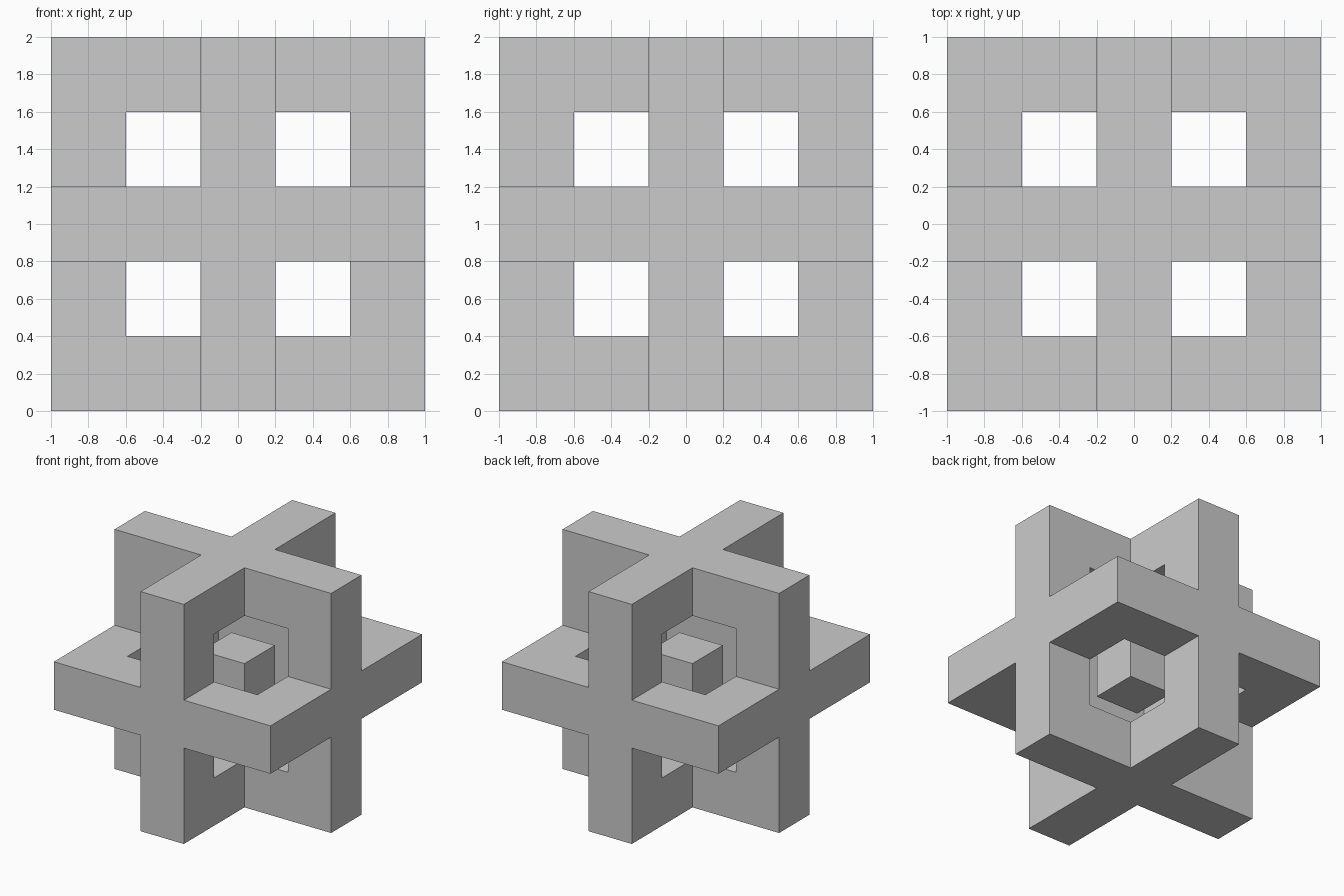
import bpy, bmesh, math
from mathutils import Vector

if "Cube" in bpy.data.objects:
    bpy.data.objects.remove(bpy.data.objects["Cube"])

CELL = 0.4
CENTRE = Vector((0, 0, 1))


def skin(name, cells):
    """Outer skin of a set of grid cells, with coplanar faces merged."""
    bm = bmesh.new()
    for c in cells:
        for axis in range(3):
            for sign in (-1, 1):
                n = Vector((0, 0, 0))
                n[axis] = sign
                if tuple(int(c[i] + n[i]) for i in range(3)) in cells:
                    continue
                u, v = Vector((0, 0, 0)), Vector((0, 0, 0))
                u[(axis + 1) % 3] = 0.5
                v[(axis + 2) % 3] = 0.5 * sign
                mid = Vector(c) + n * 0.5
                corners = (mid - u - v, mid + u - v, mid + u + v, mid - u + v)
                bm.faces.new([bm.verts.new(p * CELL + CENTRE) for p in corners])
    bmesh.ops.remove_doubles(bm, verts=bm.verts, dist=0.001)
    bmesh.ops.dissolve_limit(bm, angle_limit=math.radians(1),
                             verts=bm.verts, edges=bm.edges)
    mesh = bpy.data.meshes.new(name)
    bm.to_mesh(mesh)
    bm.free()
    obj = bpy.data.objects.new(name, mesh)
    bpy.context.collection.objects.link(obj)
    return obj


# Three crossing square plates, hollowed by a cubic cavity three cells wide
R = range(-2, 3)
plates = {(x, y, z) for x in R for y in R for z in R
          if 0 in (x, y, z) and max(abs(x), abs(y), abs(z)) == 2}
skin("crossed_plates", plates)

# Loose cube in the middle of the cavity
skin("core_cube", {(0, 0, 0)})
